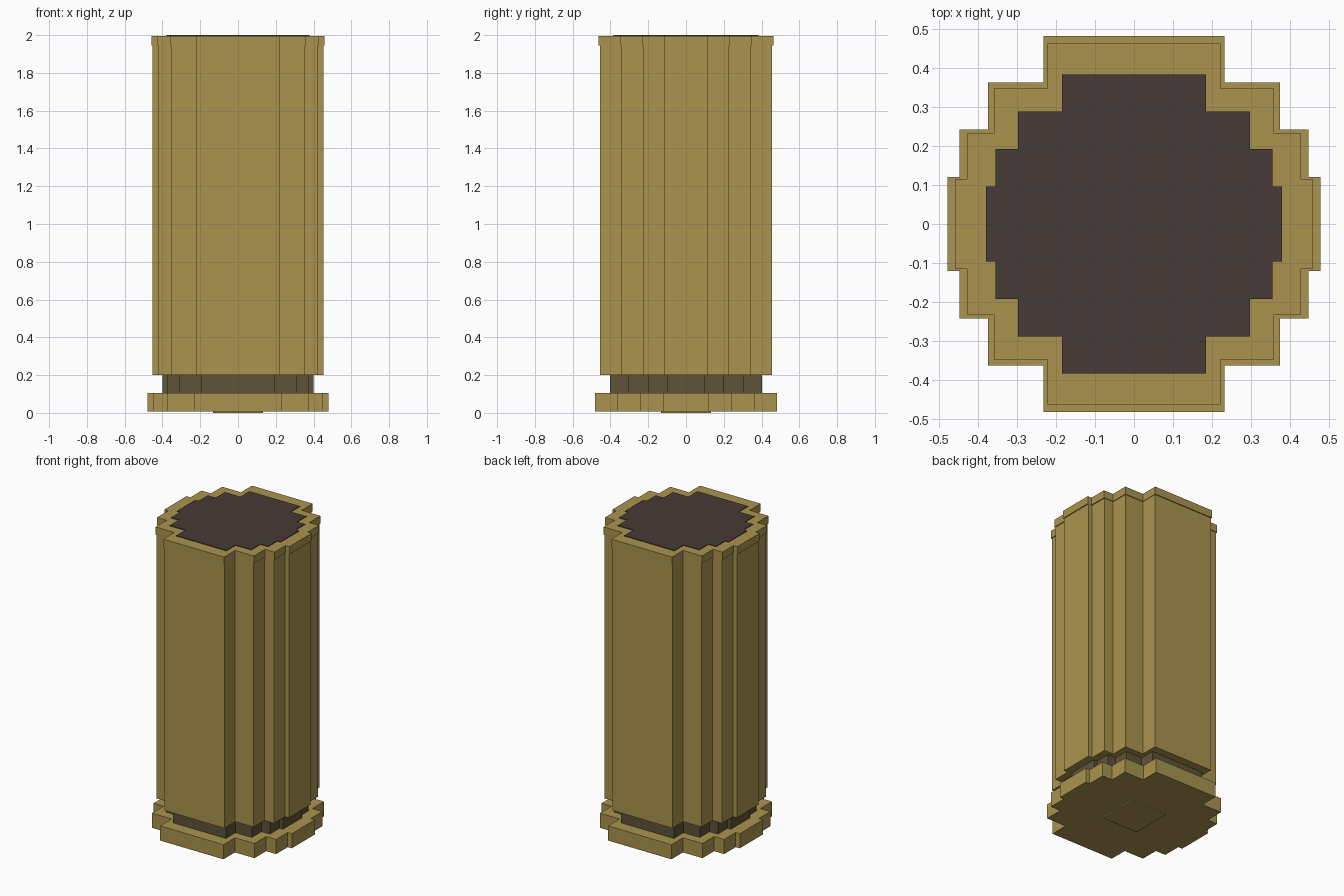
import bpy, bmesh

cube = bpy.data.objects.get("Cube")
if cube:
    bpy.data.objects.remove(cube, do_unlink=True)


def lin(c):
    c /= 255
    return c / 12.92 if c <= 0.04045 else ((c + 0.055) / 1.055) ** 2.4


def material(name, r, g, b):
    m = bpy.data.materials.new(name)
    m.use_nodes = True
    col = (lin(r), lin(g), lin(b), 1)
    m.diffuse_color = col
    m.node_tree.nodes["Principled BSDF"].inputs["Base Color"].default_value = col
    return m


GOLD = material("brass gold", 171, 148, 79)
NECK = material("dark bronze", 95, 83, 58)
DARK = material("dark brown", 71, 59, 55)

# One quadrant of the stepped outline, widest step first
STEPS = [(0.478, 0.121), (0.448, 0.242), (0.375, 0.363), (0.232, 0.483)]


def stepped_outline():
    quad = []
    for i, (x, y) in enumerate(STEPS):
        if i:
            quad.append((x, STEPS[i - 1][1]))
        quad.append((x, y))
    pts = list(quad)
    pts += [(-x, y) for x, y in reversed(quad)]
    pts += [(-x, -y) for x, y in quad]
    pts += [(x, -y) for x, y in reversed(quad)]
    return pts


def prism(name, outline, scale, z0, z1, mat):
    """Extrude a scaled outline from z0 up to z1."""
    bm = bmesh.new()
    base = bm.faces.new([bm.verts.new((x * scale, y * scale, z0)) for x, y in outline])
    ext = bmesh.ops.extrude_face_region(bm, geom=[base], use_keep_orig=True)
    top = [v for v in ext["geom"] if isinstance(v, bmesh.types.BMVert)]
    bmesh.ops.translate(bm, verts=top, vec=(0, 0, z1 - z0))
    bmesh.ops.recalc_face_normals(bm, faces=bm.faces)
    me = bpy.data.meshes.new(name)
    bm.to_mesh(me)
    bm.free()
    me.materials.append(mat)
    ob = bpy.data.objects.new(name, me)
    bpy.context.collection.objects.link(ob)
    return ob


STEPPED = stepped_outline()
SQUARE = [(1, 1), (-1, 1), (-1, -1), (1, -1)]

# Foot pad, base plinth, recessed neck, column, crown and top inlay
prism("foot_pad", SQUARE, 0.133, 0.0, 0.008, GOLD)
prism("base_plinth", STEPPED, 1.0, 0.008, 0.105, GOLD)
prism("neck", STEPPED, 0.835, 0.105, 0.2, NECK)
prism("column", STEPPED, 0.945, 0.2, 1.945, GOLD)
prism("crown", STEPPED, 0.958, 1.945, 1.996, GOLD)
prism("top_inlay", STEPPED, 0.794, 1.996, 2.0, DARK)
